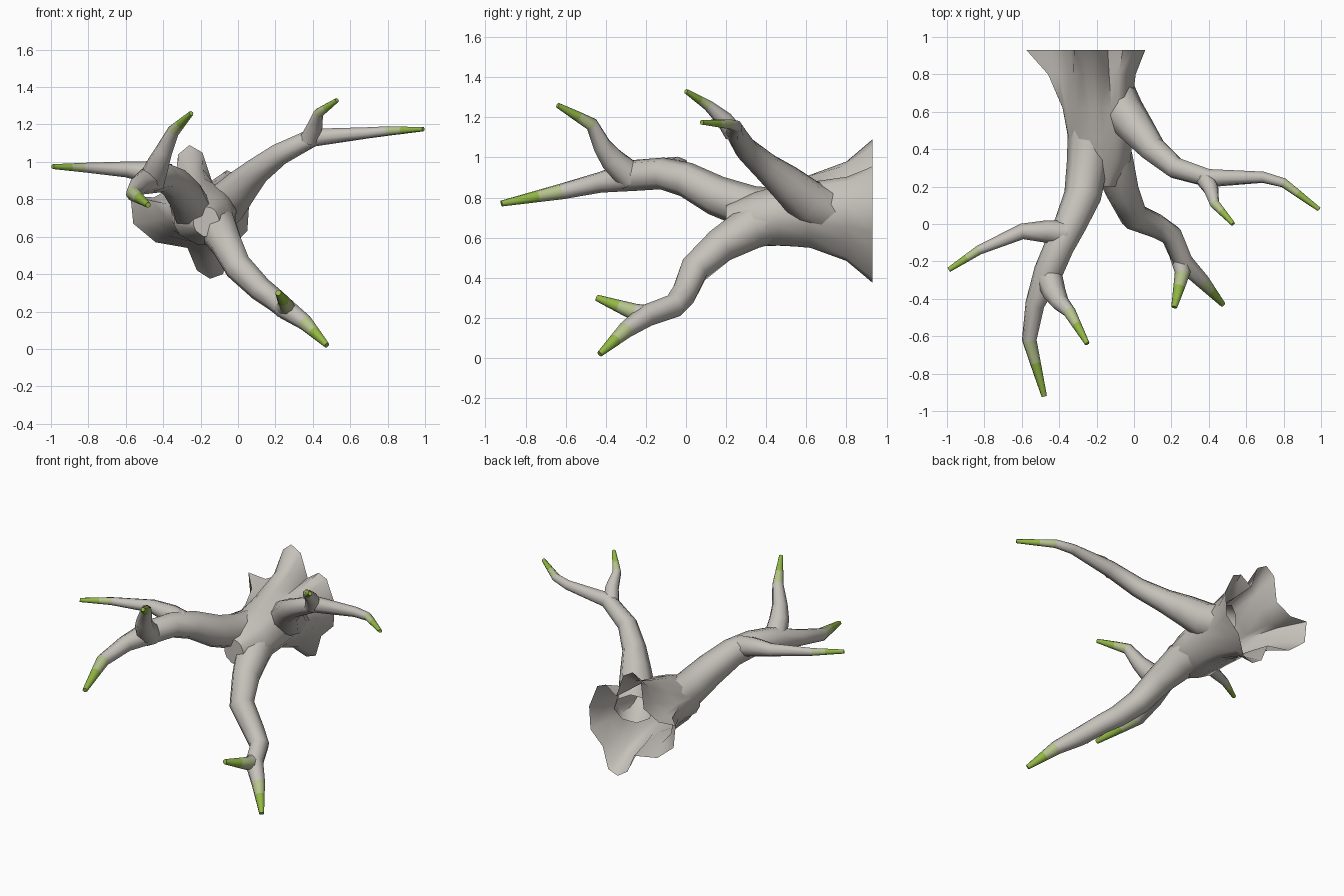
import bpy, bmesh, math
from mathutils import Vector

if "Cube" in bpy.data.objects:
    bpy.data.objects.remove(bpy.data.objects["Cube"])


def material(name, col):
    m = bpy.data.materials.new(name)
    m.diffuse_color = (*col, 1)
    m.use_nodes = True
    m.node_tree.nodes["Principled BSDF"].inputs["Base Color"].default_value = m.diffuse_color
    return m


MATS = [material("bark", (0.56, 0.53, 0.49)),
        material("young_bark", (0.47, 0.55, 0.27)),
        material("green_tip", (0.29, 0.48, 0.06))]


def loft(name, rings, mats, cap_end=True):
    """Skin a list of equal-length point rings; mats gives one slot per span."""
    bm = bmesh.new()
    vr = [[bm.verts.new(p) for p in r] for r in rings]
    n = len(vr[0])
    for a, b, m in zip(vr, vr[1:], mats):
        for i in range(n):
            j = (i + 1) % n
            bm.faces.new((a[i], a[j], b[j], b[i])).material_index = m
    if cap_end:
        bm.faces.new(vr[-1]).material_index = mats[-1]
    bmesh.ops.recalc_face_normals(bm, faces=bm.faces[:])
    me = bpy.data.meshes.new(name)
    bm.to_mesh(me)
    bm.free()
    for m in MATS:
        me.materials.append(m)
    ob = bpy.data.objects.new(name, me)
    bpy.context.collection.objects.link(ob)
    bpy.context.view_layer.objects.active = ob
    ob.select_set(True)
    bpy.ops.object.shade_smooth_by_angle(angle=math.radians(50))
    ob.select_set(False)
    return ob


def branch(name, path, tip=True, sides=8):
    """Tapering limb along (x, y, z, radius) points, greening at its tip."""
    pts = [Vector(p[:3]) for p in path]
    rad = [p[3] for p in path]
    if tip:  # split the last span so the colour can fade
        pts.insert(-1, pts[-2].lerp(pts[-1], 0.4))
        rad.insert(-1, rad[-2] * 0.6 + rad[-1] * 0.4)
    dirs = [(b - a).normalized() for a, b in zip(pts, pts[1:])]
    tang = [dirs[0]] + [(a + b).normalized() for a, b in zip(dirs, dirs[1:])] + [dirs[-1]]
    u = tang[0].orthogonal().normalized()
    rings = []
    for i, (p, r, t) in enumerate(zip(pts, rad, tang)):
        if i:
            u = tang[i - 1].rotation_difference(t) @ u
        v = t.cross(u)
        rings.append([p + r * (u * math.cos(k * math.tau / sides) + v * math.sin(k * math.tau / sides))
                      for k in range(sides)])
    mats = [0] * (len(pts) - 1)
    if tip:
        mats[-2:] = [1, 2]
    return loft(name, rings, mats)


# Trunk: lobed open flare blending into an oval
flare = [(.06, .78), (0, .93), (-.06, .955), (-.14, .9), (-.19, 1.05), (-.26, 1.09),
         (-.32, 1.04), (-.34, .87), (-.45, .81), (-.575, .82), (-.56, .67), (-.44, .57),
         (-.27, .54), (-.22, .42), (-.15, .375), (-.08, .4), (-.04, .54), (.05, .63)]


def trunk_ring(y, blend, cx, cz, rx, rz):
    ring = []
    for x, z in flare:
        a = math.atan2(z - .73, x + .22)
        ox, oz = cx + rx * math.cos(a), cz + rz * math.sin(a)
        ring.append((ox + (x - ox) * blend, y, oz + (z - oz) * blend))
    return ring


trunk = [trunk_ring(.93, 1, -.22, .73, .2, .17),
         trunk_ring(.80, .45, -.2, .73, .17, .16),
         trunk_ring(.62, .12, -.19, .73, .17, .16),
         trunk_ring(.46, 0, -.18, .71, .175, .15),
         trunk_ring(.34, 0, -.18, .69, .165, .135),
         trunk_ring(.20, 0, -.17, .68, .07, .08)]
loft("trunk", trunk, [0] * 5)

# Left limb with its three twigs
branch("left_limb", [(-.23, .48, .72, .125), (-.25, .32, .75, .11), (-.275, .15, .81, .1),
                     (-.34, 0, .89, .087), (-.4, -.12, .92, .08), (-.46, -.26, .91, .078),
                     (-.53, -.43, .875, .052), (-.56, -.62, .83, .04), (-.48, -.92, .77, .015)])
branch("left_upper_twig", [(-.46, -.27, .9, .075), (-.425, -.37, .99, .062), (-.395, -.42, 1.06, .048),
                           (-.345, -.47, 1.165, .034), (-.25, -.64, 1.26, .013)])
branch("left_side_twig", [(-.37, -.05, .92, .07), (-.47, -.04, .945, .06), (-.6, -.04, .96, .042),
                          (-.83, -.14, .97, .025), (-.99, -.245, .975, .013)])

# Lower limb with a forked end
branch("lower_limb", [(-.15, .46, .7, .12), (-.11, .32, .65, .11), (-.06, .17, .56, .088),
                      (0, .04, .44, .077), (.12, -.01, .32, .066), (.2, -.06, .26, .06),
                      (.26, -.2, .21, .056), (.36, -.3, .14, .042), (.475, -.43, .02, .015)])
branch("lower_twig", [(.24, -.17, .21, .05), (.26, -.26, .23, .042), (.215, -.445, .3, .016)])

# Right limb with a forked end
branch("right_limb", [(-.12, .72, .73, .12), (-.06, .6, .78, .115), (.02, .5, .87, .095),
                      (.1, .4, .95, .073), (.22, .3, 1.04, .06), (.4, .245, 1.13, .05),
                      (.69, .25, 1.155, .031), (.8, .22, 1.165, .026), (.99, .078, 1.175, .012)])
branch("right_twig", [(.38, .24, 1.12, .05), (.41, .19, 1.19, .042), (.43, .11, 1.26, .027),
                      (.53, 0, 1.33, .012)])
